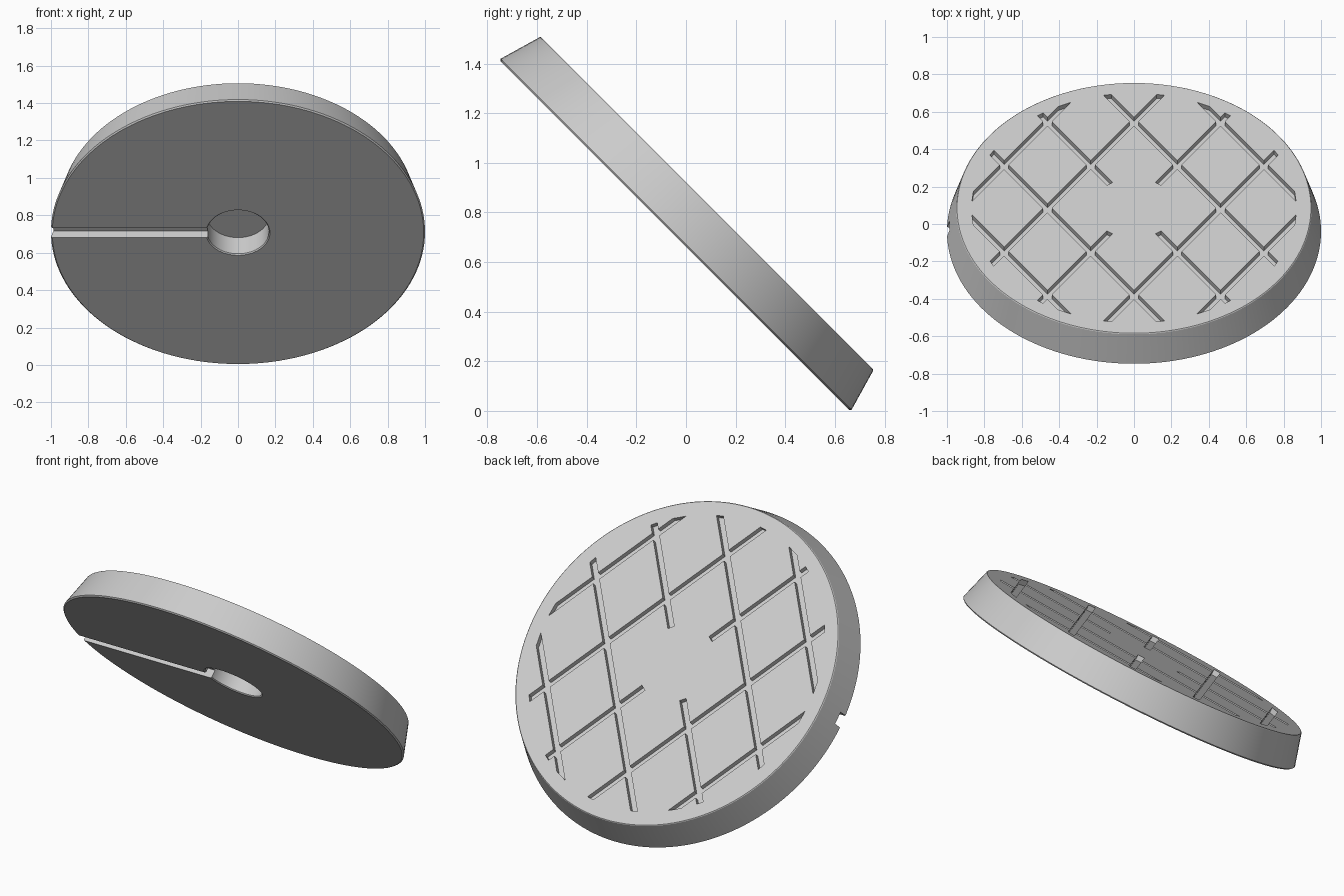
import bpy, bmesh
from math import radians, sqrt, tau
from mathutils import Matrix, Vector

if "Cube" in bpy.data.objects:
    bpy.data.objects.remove(bpy.data.objects["Cube"], do_unlink=True)

THICK = 0.184            # disc thickness
TILT = Matrix.Translation((0, -0.045, 0.707)) @ Matrix.Rotation(radians(-45), 4, "X")

grey = bpy.data.materials.new("light_grey")
grey.use_nodes = True
colour = (0.6, 0.6, 0.6, 1)
grey.diffuse_color = colour
grey.node_tree.nodes["Principled BSDF"].inputs["Base Color"].default_value = colour


def finish(name, bm):
    """Turn a bmesh into a tilted object."""
    bmesh.ops.recalc_face_normals(bm, faces=bm.faces)
    mesh = bpy.data.meshes.new(name)
    bm.to_mesh(mesh)
    bm.free()
    mesh.materials.append(grey)
    obj = bpy.data.objects.new(name, mesh)
    bpy.context.collection.objects.link(obj)
    obj.matrix_world = TILT
    return obj


def prism(bm, outline, low, high):
    """Add an upright prism over a flat outline."""
    face = bm.faces.new([bm.verts.new((x, y, low)) for x, y in outline])
    top = bmesh.ops.extrude_face_region(bm, geom=[face])["geom"]
    verts = [v for v in top if isinstance(v, bmesh.types.BMVert)]
    bmesh.ops.translate(bm, verts=verts, vec=(0, 0, high - low))


def make_disc():
    """Tapered disc with a blind round recess underneath."""
    profile = [(0.165, 0.128), (0.165, 0.006), (0.171, 0), (0.993, 0),
               (1, 0.007), (0.95, THICK - 0.004), (0.946, THICK)]
    bm = bmesh.new()
    verts = [bm.verts.new((r, 0, z)) for r, z in profile]
    edges = [bm.edges.new(pair) for pair in zip(verts, verts[1:])]
    bmesh.ops.spin(bm, geom=verts + edges, cent=(0, 0, 0), axis=(0, 0, 1),
                   angle=tau, steps=144)
    bmesh.ops.remove_doubles(bm, verts=bm.verts, dist=1e-4)
    bmesh.ops.holes_fill(bm, edges=[e for e in bm.edges if e.is_boundary], sides=0)
    return finish("disc", bm)


def make_lattice_cutter(name, side, spacing=0.378, width=0.038, depth=0.03):
    """Parallel bars clipped to a ring, running diagonally to one side."""
    outer, inner = 0.868, 0.225
    along = Vector((side, sqrt(2))).normalized()
    across = Vector((-along.y, along.x))
    bm = bmesh.new()

    def bar(offset, start, end):
        a, b = offset - width / 2, offset + width / 2
        corners = [(a, start(a)), (a, end(a)), (b, end(b)), (b, start(b))]
        prism(bm, [across * o + along * t for o, t in corners],
              THICK - depth, THICK + 0.05)

    def reach(radius, sign):
        return lambda o: sign * sqrt(radius ** 2 - o ** 2)

    for step in (-2, -1, 1, 2):
        bar(step * spacing, reach(outer, -1), reach(outer, 1))
    for sign in (-1, 1):                       # middle line stops short of the centre
        bar(0, reach(inner, sign), reach(outer, sign))
    return finish(name, bm)


def make_slot_cutter():
    """Straight channel from the recess out to the rim."""
    bm = bmesh.new()
    prism(bm, [(-1.1, -0.036), (-0.1, -0.036), (-0.1, 0.036), (-1.1, 0.036)], -0.05, 0.048)
    return finish("slot_cutter", bm)


disc = make_disc()
cutters = [make_slot_cutter(),
           make_lattice_cutter("right_leaning_cutter", 1),
           make_lattice_cutter("left_leaning_cutter", -1)]
for cutter in cutters:
    cutter.hide_render = True
    mod = disc.modifiers.new(cutter.name, "BOOLEAN")
    mod.operation = "DIFFERENCE"
    mod.solver = "EXACT"
    mod.object = cutter

# Bake the cuts and drop the cutters
bpy.context.view_layer.update()
graph = bpy.context.evaluated_depsgraph_get()
cut_mesh = bpy.data.meshes.new_from_object(disc.evaluated_get(graph))
disc.modifiers.clear()
disc.data = cut_mesh
for cutter in cutters:
    bpy.data.objects.remove(cutter, do_unlink=True)

bpy.ops.object.select_all(action="DESELECT")
disc.select_set(True)
bpy.context.view_layer.objects.active = disc
bpy.ops.object.shade_smooth_by_angle(angle=radians(25))
